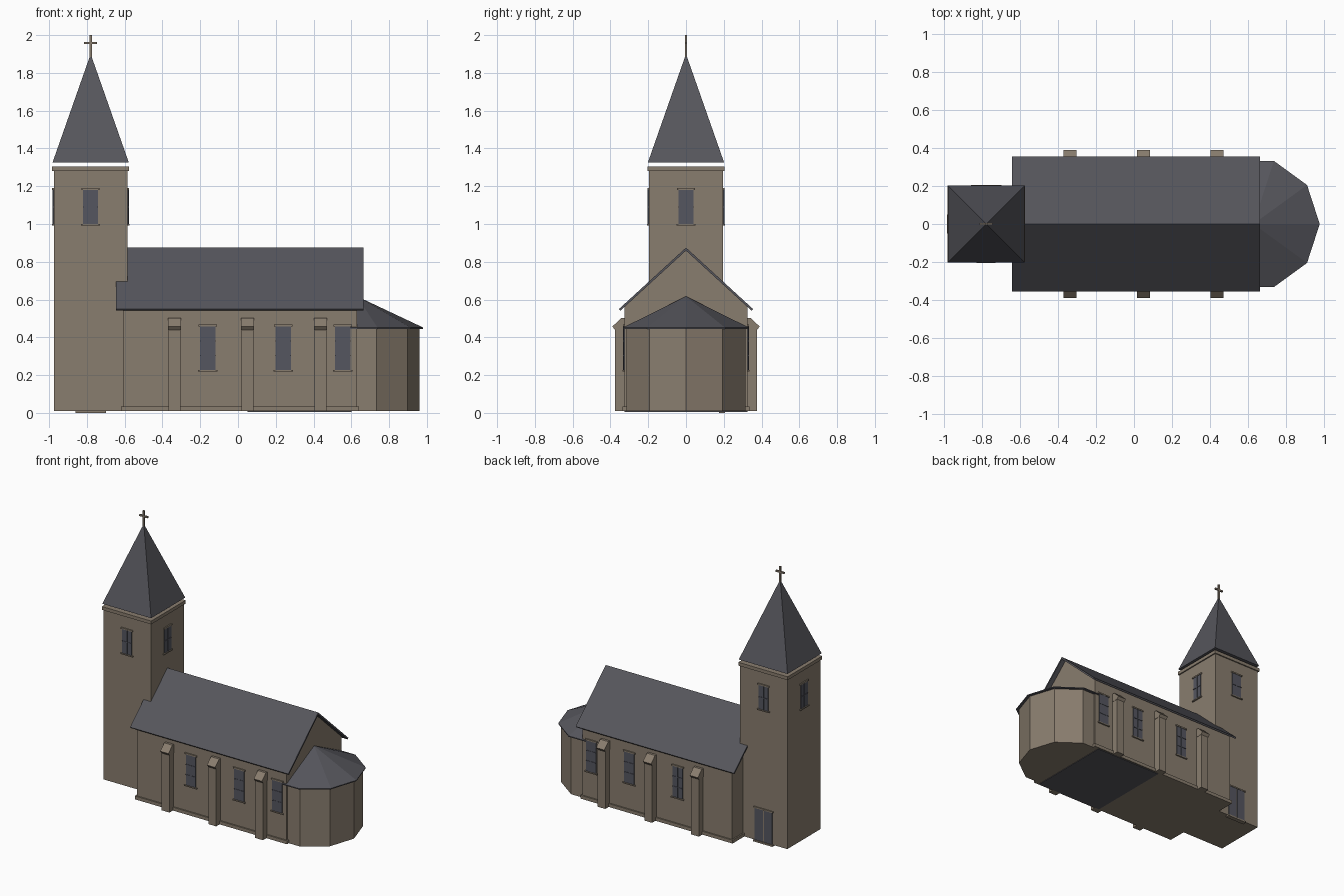
import bpy
from math import cos, sin, radians
from mathutils import Matrix, Vector

cube = bpy.data.objects.get("Cube")
if cube:
    bpy.data.objects.remove(cube, do_unlink=True)


def material(name, rgb):
    m = bpy.data.materials.new(name)
    m.use_nodes = True
    m.diffuse_color = (*rgb, 1)
    m.node_tree.nodes["Principled BSDF"].inputs["Base Color"].default_value = (*rgb, 1)
    return m


STONE = material("warm stone", (0.25, 0.205, 0.157))
SLATE = material("dark slate", (0.092, 0.092, 0.107))
GLASS = material("window glass", (0.09, 0.093, 0.115))


def mesh_object(name, verts, faces, mat):
    me = bpy.data.meshes.new(name)
    me.from_pydata(verts, [], faces)
    me.materials.append(mat)
    ob = bpy.data.objects.new(name, me)
    bpy.context.scene.collection.objects.link(ob)
    return ob


def prism(name, ring, offset, mat):
    """Extrude a closed ring of points along an offset."""
    n = len(ring)
    verts = [Vector(p) for p in ring]
    normal = sum((verts[i].cross(verts[(i + 1) % n]) for i in range(n)), Vector())
    if normal.dot(Vector(offset)) < 0:
        verts.reverse()
    verts += [v + Vector(offset) for v in verts]
    faces = [tuple(reversed(range(n))), tuple(range(n, 2 * n))]
    faces += [(i, (i + 1) % n, (i + 1) % n + n, i + n) for i in range(n)]
    return mesh_object(name, verts, faces, mat)


def box(name, x, y, z, mat):
    ring = [(x[0], y[0], z[0]), (x[1], y[0], z[0]), (x[1], y[1], z[0]), (x[0], y[1], z[0])]
    return prism(name, ring, (0, 0, z[1] - z[0]), mat)


def pyramid(name, ring, apex, mat):
    n = len(ring)
    faces = [(i, (i + 1) % n, n) for i in range(n)] + [tuple(reversed(range(n)))]
    return mesh_object(name, ring + [apex], faces, mat)


def opening(name, centre, angle, width, z, rows):
    """Glazed window on a wall; at angle 0 it faces -y."""
    w = width / 2
    parts = [
        box(name + "_glass", (-w, w), (-0.005, 0.01), z, GLASS),
        box(name + "_mullion", (-0.004, 0.004), (-0.008, 0), z, GLASS),
        box(name + "_lintel", (-w - 0.008, w + 0.008), (-0.009, 0.01), (z[1], z[1] + 0.01), STONE),
        box(name + "_sill", (-w - 0.01, w + 0.01), (-0.011, 0.01), (z[0] - 0.008, z[0]), STONE),
    ]
    for r in range(1, rows):
        h = z[0] + (z[1] - z[0]) * r / rows
        parts.append(box(f"{name}_bar_{r}", (-w, w), (-0.008, 0), (h - 0.003, h + 0.003), GLASS))
    for p in parts:
        p.matrix_world = Matrix.Translation((*centre, 0)) @ Matrix.Rotation(angle, 4, 'Z')


# Tower, cornice, spire and cross
TX, T, BASE = -0.78, 0.195, 0.01
box("tower_walls", (TX - T, TX + T), (-T, T), (BASE, 1.28), STONE)
box("tower_cornice", (TX - 0.204, TX + 0.204), (-0.204, 0.204), (1.28, 1.305), STONE)
S = 0.202
pyramid("spire", [(TX - S, -S, 1.325), (TX + S, -S, 1.325), (TX + S, S, 1.325), (TX - S, S, 1.325)],
        (TX, 0, 1.9), SLATE)
box("cross_upright", (TX - 0.006, TX + 0.006), (-0.006, 0.006), (1.885, 2.0), STONE)
box("cross_arm", (TX - 0.034, TX + 0.034), (-0.006, 0.006), (1.952, 1.964), STONE)
for k in range(4):
    a = radians(90 * k)
    opening(f"belfry_window_{k}", (TX + T * sin(a), -T * cos(a)), a, 0.08, (1.0, 1.18), 2)

# Tower door with two leaves and a step
for i, x in enumerate((-0.852, -0.776)):
    box(f"door_leaf_{i}", (x, x + 0.068), (T - 0.01, T + 0.005), (BASE, 0.25), GLASS)
box("door_lintel", (-0.86, -0.7), (T - 0.01, T + 0.008), (0.25, 0.26), STONE)
box("door_step", (-0.86, -0.7), (T - 0.02, T + 0.012), (0, 0.012), STONE)

# Nave walls with gables
N = 0.325
prism("nave_walls", [(-0.61, y, z) for y, z in
      [(-N, BASE), (N, BASE), (N, 0.562), (0, 0.86), (-N, 0.562)]], (1.24, 0, 0), STONE)
box("nave_plinth", (-0.62, 0.64), (-0.335, 0.335), (BASE, 0.035), STONE)
box("floor_slab", (0.05, 0.6), (-N, N), (0.006, 0.012), SLATE)

# Nave roof as one folded sheet
E = 0.355
for name, s in (("front", -1), ("back", 1)):
    prism(f"nave_roof_{name}", [(-0.645, y * s, z) for y, z in
          [(0, 0.875), (E, 0.55), (E - 0.008, 0.541), (0, 0.859)]], (1.31, 0, 0), SLATE)


# Polygonal apse and its roof
def apse_ring(radius, z):
    pts = [(0.63 + radius * cos(radians(a)), radius * sin(radians(a)), z) for a in range(-72, 73, 36)]
    return pts + [(0.595, pts[-1][1], z), (0.595, pts[0][1], z)]


prism("apse_walls", apse_ring(0.33, BASE), (0, 0, 0.44), STONE)
prism("apse_eave", apse_ring(0.35, 0.445), (0, 0, 0.007), SLATE)
pyramid("apse_roof", apse_ring(0.35, 0.452), (0.63, 0, 0.617), SLATE)

# Buttresses and windows on both long sides
for side, s, angle in (("front", -1, 0), ("back", 1, radians(180))):
    for i, x in enumerate((-0.337, 0.05, 0.437)):
        box(f"buttress_{side}_{i}", (x - 0.032, x + 0.032),
            sorted((s * 0.31, s * 0.375)), (BASE, 0.44), STONE)
        prism(f"buttress_cap_{side}_{i}", [(x - 0.034, y * s, z) for y, z in
              [(0.31, 0.438), (0.375, 0.438), (0.39, 0.457), (0.343, 0.502), (0.31, 0.502)]],
              (0.068, 0, 0), STONE)
    for i, x in enumerate((-0.16, 0.24, 0.555)):
        opening(f"nave_window_{side}_{i}", (x, s * N), angle, 0.082, (0.228, 0.458), 3)
